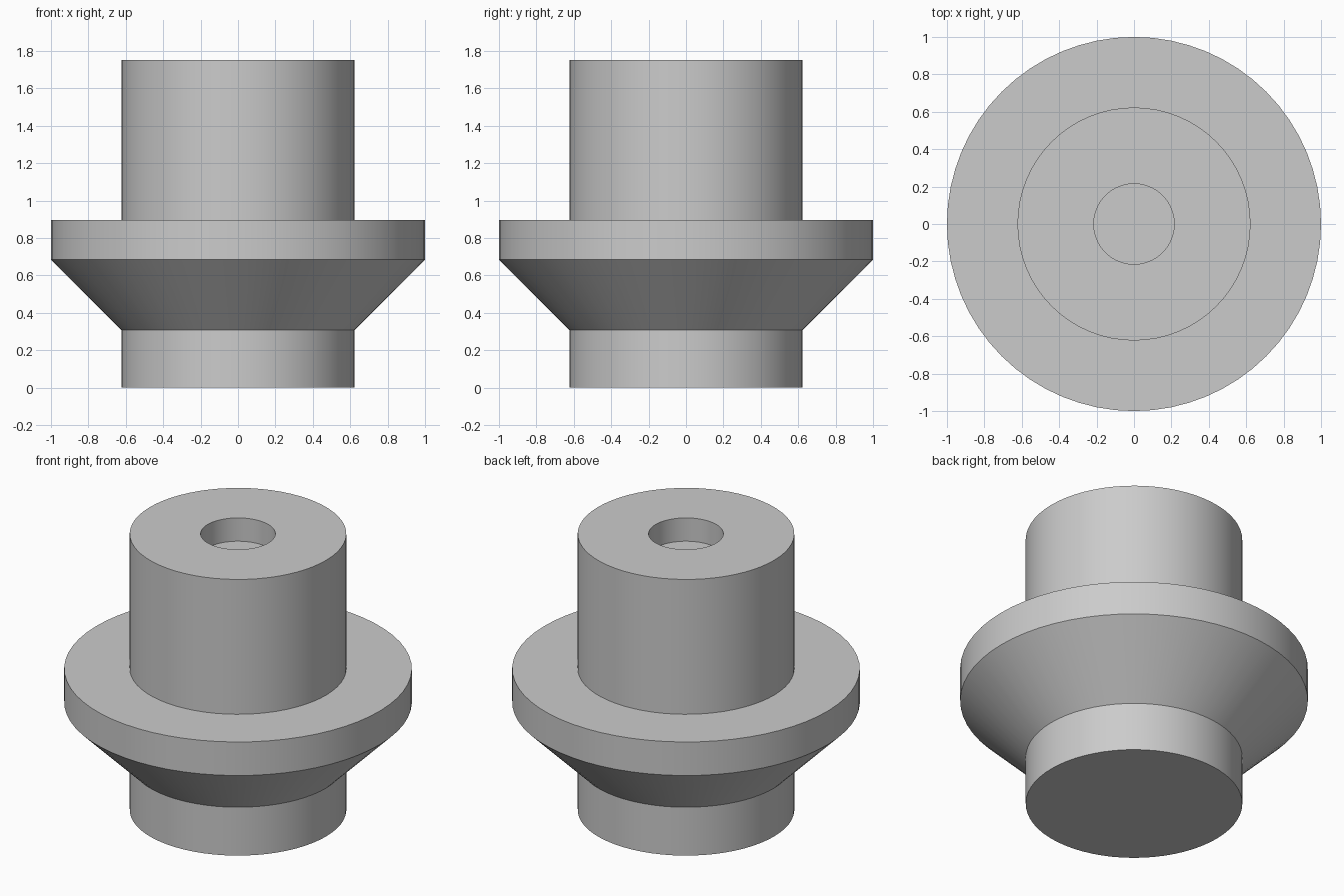
import bpy
import bmesh
import math

cube = bpy.data.objects.get("Cube")
if cube:
    bpy.data.objects.remove(cube, do_unlink=True)

SEGMENTS = 64

# Plain grey material
grey = bpy.data.materials.new("plain_grey")
grey.use_nodes = True
colour = (0.6, 0.6, 0.6, 1.0)
grey.diffuse_color = colour
grey.node_tree.nodes["Principled BSDF"].inputs["Base Color"].default_value = colour


def lathe(name, profile, material):
    """Spin a (radius, height) profile that starts and ends on the axis."""
    bm = bmesh.new()
    verts = [bm.verts.new((r, 0, z)) for r, z in profile]
    edges = [bm.edges.new(pair) for pair in zip(verts, verts[1:])]
    bmesh.ops.spin(bm, geom=verts + edges, cent=(0, 0, 0), axis=(0, 0, 1),
                   angle=math.tau, steps=SEGMENTS, use_duplicate=False)
    bmesh.ops.remove_doubles(bm, verts=bm.verts, dist=0.0005)
    bmesh.ops.recalc_face_normals(bm, faces=bm.faces)
    mesh = bpy.data.meshes.new(name)
    bm.to_mesh(mesh)
    bm.free()
    mesh.materials.append(material)
    obj = bpy.data.objects.new(name, mesh)
    bpy.context.collection.objects.link(obj)
    bpy.ops.object.select_all(action="DESELECT")
    obj.select_set(True)
    bpy.context.view_layer.objects.active = obj
    bpy.ops.object.shade_smooth_by_angle(angle=math.radians(30))
    return obj


# Turned body: lower stem, cone, flange rim, upper stem and blind bore
stem, rim, bore = 0.623, 1.0, 0.215
top, bore_floor = 1.753, 1.605
lathe("flanged_plug", [
    (0, 0), (stem, 0), (stem, 0.307),
    (rim, 0.684), (rim, 0.897),
    (stem, 0.897), (stem, top),
    (bore, top), (bore, bore_floor), (0, bore_floor),
], grey)
